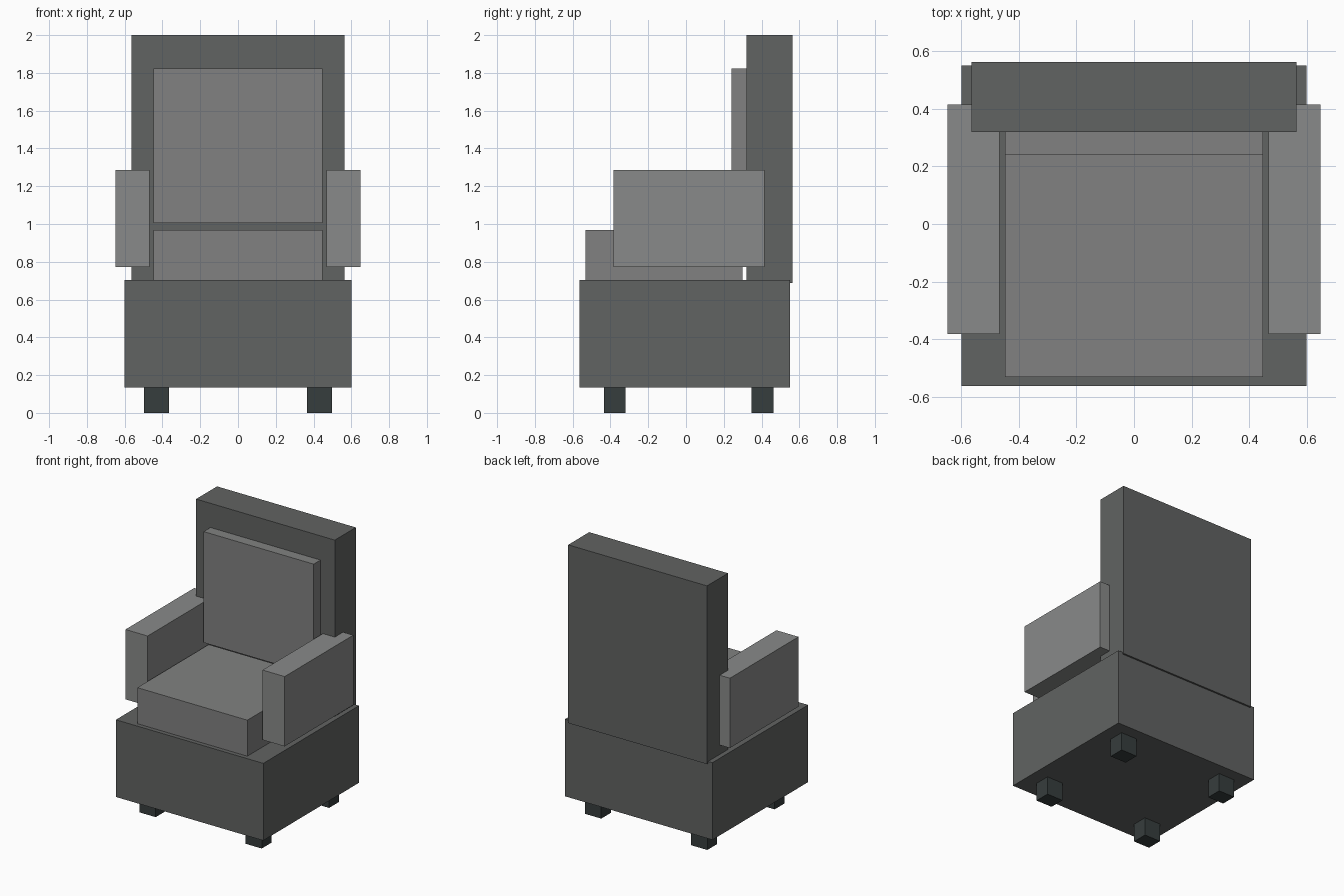
import bpy
from mathutils import Vector

if "Cube" in bpy.data.objects:
    bpy.data.objects.remove(bpy.data.objects["Cube"])


def material(name, rgb):
    mat = bpy.data.materials.new(name)
    mat.diffuse_color = (*rgb, 1)
    mat.use_nodes = True
    mat.node_tree.nodes["Principled BSDF"].inputs["Base Color"].default_value = mat.diffuse_color
    return mat


def box(name, lo, hi, mat):
    lo, hi = Vector(lo), Vector(hi)
    bpy.ops.mesh.primitive_cube_add(size=1, location=(lo + hi) / 2)
    obj = bpy.context.object
    obj.name = name
    obj.scale = hi - lo
    bpy.ops.object.transform_apply(location=False, rotation=False, scale=True)
    obj.data.materials.append(mat)
    return obj


frame = material("frame_grey", (0.12, 0.125, 0.122))
cushion = material("cushion_grey", (0.22, 0.222, 0.22))
arm = material("arm_grey", (0.25, 0.255, 0.252))
wood = material("leg_dark", (0.037, 0.047, 0.047))

# Base and backrest
box("base", (-0.60, -0.563, 0.135), (0.60, 0.55, 0.703), frame)
box("backrest", (-0.565, 0.319, 0.688), (0.565, 0.563, 2.0), frame)

# Cushions
box("seat_cushion", (-0.448, -0.531, 0.70), (0.448, 0.30, 0.968), cushion)
box("back_cushion", (-0.448, 0.24, 1.005), (0.448, 0.325, 1.822), cushion)

# Mirrored armrests and legs
for side, s in (("left", -1), ("right", 1)):
    x0, x1 = sorted((s * 0.468, s * 0.648))
    box(f"{side}_armrest", (x0, -0.383, 0.772), (x1, 0.415, 1.286), arm)
    x0, x1 = sorted((s * 0.366, s * 0.498))
    for end, y0, y1 in (("front", -0.435, -0.32), ("back", 0.348, 0.463)):
        box(f"{end}_{side}_leg", (x0, y0, 0), (x1, y1, 0.14), wood)
